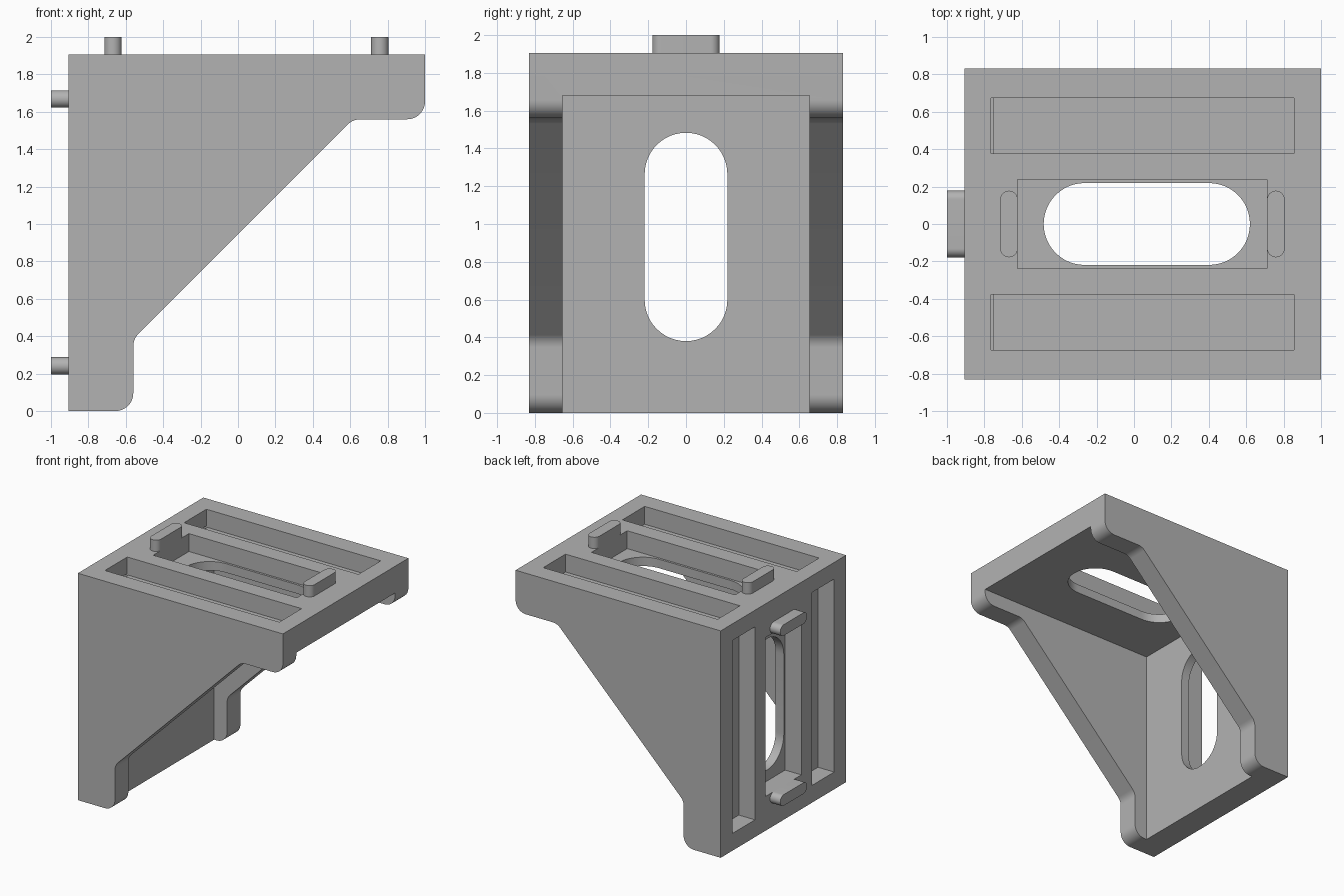
import bpy
import bmesh
from math import cos, sin, radians, tan
from mathutils import Vector

if "Cube" in bpy.data.objects:
    bpy.data.objects.remove(bpy.data.objects["Cube"], do_unlink=True)

LEFT, TOP = -0.905, 1.905      # outer faces of the two plates
HALF, INNER = 0.832, 0.655     # outer and inner half widths
PLATE, POCKET = 0.225, 0.15    # plate thickness, recess depth
ROUND = 0.095

grey = bpy.data.materials.new("plain grey")
grey.use_nodes = True
GREY = (0.45, 0.45, 0.45, 1)
grey.diffuse_color = GREY
grey.node_tree.nodes["Principled BSDF"].inputs["Base Color"].default_value = GREY


def fillet(corners, radii, steps=12):
    """Round each corner of a 2D outline with its own radius."""
    out = []
    for i, (corner, r) in enumerate(zip(corners, radii)):
        p = Vector(corner)
        if r == 0:
            out.append(p)
            continue
        a = (Vector(corners[i - 1]) - p).normalized()
        b = (Vector(corners[(i + 1) % len(corners)]) - p).normalized()
        half = a.angle(b) / 2
        centre = p + (a + b).normalized() * (r / sin(half))
        start = p + a * (r / tan(half)) - centre
        end = p + b * (r / tan(half)) - centre
        sweep = start.angle(end)
        for k in range(steps + 1):
            t = sweep * k / steps
            out.append(centre + (start * sin(sweep - t) + end * sin(t)) / sin(sweep))
    return out


def rectangle(a0, a1, half, r=0):
    return fillet([(a0, -half), (a1, -half), (a1, half), (a0, half)], [r] * 4)


def prism(name, outline, low, high, place):
    """Extrude an outline between two depths; place maps (u, v, depth) to space."""
    bm = bmesh.new()
    face = bm.faces.new([bm.verts.new(place(u, v, low)) for u, v in outline])
    shift = Vector(place(0, 0, high)) - Vector(place(0, 0, low))
    new = bmesh.ops.extrude_face_region(bm, geom=[face])["geom"]
    bmesh.ops.translate(bm, vec=shift, verts=[g for g in new if isinstance(g, bmesh.types.BMVert)])
    bmesh.ops.remove_doubles(bm, verts=bm.verts, dist=1e-5)
    bmesh.ops.recalc_face_normals(bm, faces=bm.faces)
    mesh = bpy.data.meshes.new(name)
    bm.to_mesh(mesh)
    bm.free()
    mesh.materials.append(grey)
    obj = bpy.data.objects.new(name, mesh)
    bpy.context.collection.objects.link(obj)
    return obj


def smooth(obj):
    bpy.ops.object.select_all(action='DESELECT')
    obj.select_set(True)
    bpy.context.view_layer.objects.active = obj
    bpy.ops.object.shade_smooth_by_angle(angle=radians(30))


def cut(body, cutter):
    mod = body.modifiers.new("cut", 'BOOLEAN')
    mod.operation, mod.solver, mod.object = 'DIFFERENCE', 'EXACT', cutter
    bpy.context.view_layer.objects.active = body
    bpy.ops.object.modifier_apply(modifier=mod.name)
    bpy.data.objects.remove(cutter, do_unlink=True)


# Each plate is described by distance from the shared edge, y, and depth
def on_top(a, y, d):
    return (LEFT + a, y, TOP - d)


def on_side(a, y, d):
    return (LEFT + d, y, TOP - a)


def across(x, z, y):
    return (x, y, z)


# Bracket body: triangular gusset profile across the full width
profile = fillet(
    [(LEFT, 0), (-0.56, 0), (-0.56, 0.385), (0.615, 1.56), (1, 1.56), (1, TOP), (LEFT, TOP)],
    [0, ROUND, ROUND, ROUND, ROUND, 0, 0])
body = prism("bracket_body", profile, -HALF, HALF, across)

# Hollow between the two gussets
x0, z1 = LEFT + PLATE, TOP - PLATE
cut(body, prism("hollow_cutter", [(x0, -0.5), (1.5, -0.5), (1.5, z1), (x0, z1)],
                -INNER, INNER, across))

# Matching recesses, slot and locating pegs on both plates
for side, place in (("top", on_top), ("side", on_side)):
    for s in (-1, 1):
        def shifted(a, y, d, s=s, place=place):
            return place(a, y + s * 0.525, d)
        cut(body, prism("groove_cutter", rectangle(0.14, 1.76, 0.148), -0.1, POCKET, shifted))
    cut(body, prism("pocket_cutter", rectangle(0.283, 1.617, 0.237), -0.1, POCKET, place))
    cut(body, prism("slot_cutter", rectangle(0.422, 1.525, 0.219, 0.219), -0.1, 0.3, place))
    for end, a in (("inner", 0.19), ("outer", 1.617)):
        peg = prism(f"{side}_{end}_peg", rectangle(a, a + 0.093, 0.178, 0.0465), -0.095, 0, place)
        smooth(peg)

smooth(body)
